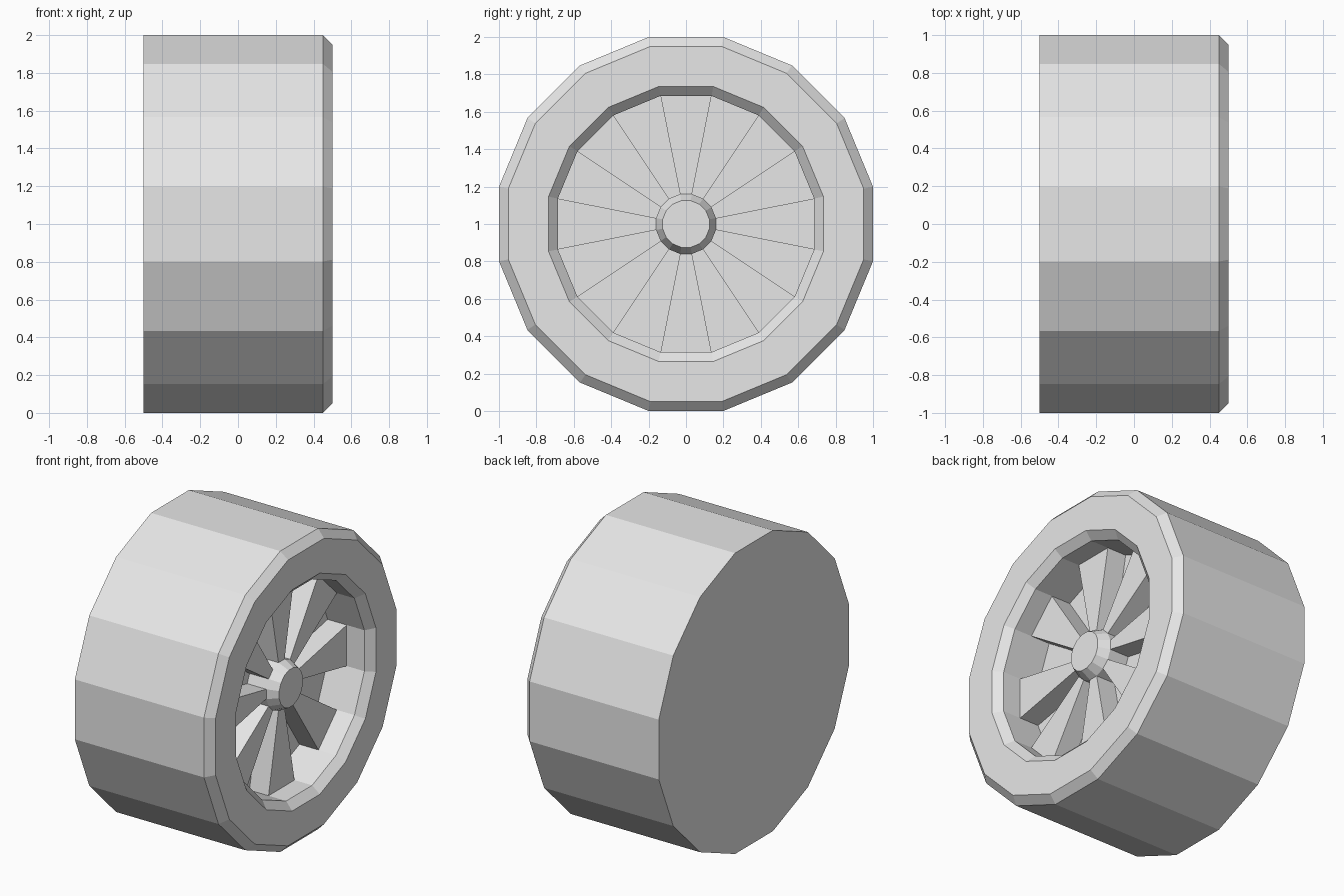
import bpy
import bmesh
import math

cube = bpy.data.objects.get("Cube")
if cube:
    bpy.data.objects.remove(cube, do_unlink=True)

SIDES = 16
STEP = 2 * math.pi / SIDES
FLOOR_X, SPOKE_X = 0.18, 0.32
RIM_R, HUB_R = 0.685, 0.16

grey = bpy.data.materials.new("light_grey")
grey.use_nodes = True
grey.diffuse_color = (0.8, 0.8, 0.8, 1)
grey.node_tree.nodes["Principled BSDF"].inputs["Base Color"].default_value = (0.8, 0.8, 0.8, 1)


def wheel_point(x, flat_radius, corner):
    """Corner of a 16-sided ring around the x axis, sized across its flats."""
    r = flat_radius / math.cos(STEP / 2)
    a = (corner - 0.5) * STEP
    return (x, r * math.cos(a), 1 + r * math.sin(a))


def finish(name, bm):
    bmesh.ops.recalc_face_normals(bm, faces=bm.faces)
    mesh = bpy.data.meshes.new(name)
    bm.to_mesh(mesh)
    bm.free()
    mesh.materials.append(grey)
    obj = bpy.data.objects.new(name, mesh)
    bpy.context.collection.objects.link(obj)
    return obj


def lathe(name, profile):
    """Revolve (x, radius) points and cap both ends."""
    bm = bmesh.new()
    rings = [[bm.verts.new(wheel_point(x, r, i)) for i in range(SIDES)] for x, r in profile]
    for a, b in zip(rings, rings[1:]):
        for i in range(SIDES):
            j = (i + 1) % SIDES
            bm.faces.new((a[i], a[j], b[j], b[i]))
    bm.faces.new(rings[0])
    bm.faces.new(rings[-1])
    return finish(name, bm)


# Tyre with bevelled shoulders and a recessed dish
lathe("tyre_and_rim", [(-0.5, 1), (0.45, 1), (0.5, 0.95), (0.5, 0.735),
                       (0.45, RIM_R), (FLOOR_X, RIM_R)])

# Tapered hub cap
lathe("hub", [(FLOOR_X, HUB_R), (SPOKE_X, HUB_R), (0.39, 0.125)])

# Wedge spokes filling every other sector
bm = bmesh.new()
for i in range(0, SIDES, 2):
    outline = [(HUB_R, i), (RIM_R, i), (RIM_R, i + 1), (HUB_R, i + 1)]
    back = [bm.verts.new(wheel_point(FLOOR_X, r, c)) for r, c in outline]
    front = [bm.verts.new(wheel_point(SPOKE_X, r, c)) for r, c in outline]
    bm.faces.new(front)
    bm.faces.new(back)
    for k in range(4):
        n = (k + 1) % 4
        bm.faces.new((back[k], back[n], front[n], front[k]))
finish("spokes", bm)
